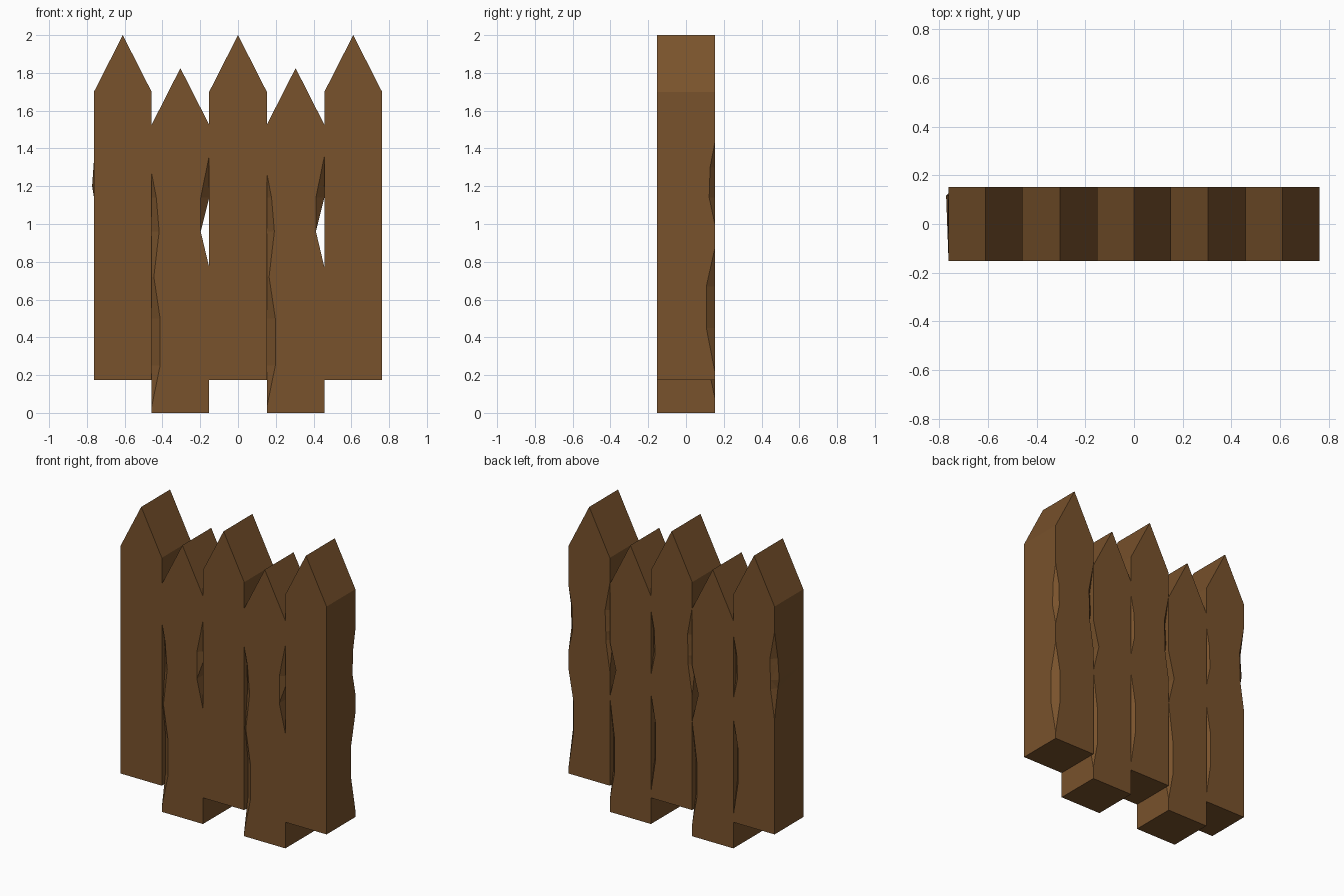
import bpy, bmesh, math

if "Cube" in bpy.data.objects:
    bpy.data.objects.remove(bpy.data.objects["Cube"])

W = 0.1525          # half width and half depth of a picket
HEIGHT, SHOULDER = 1.825, 1.525

wood = bpy.data.materials.new("brown_wood")
wood.diffuse_color = (0.19, 0.085, 0.025, 1)
wood.use_nodes = True
wood.node_tree.nodes["Principled BSDF"].inputs["Base Color"].default_value = wood.diffuse_color

# Worn corners: (z, inset on side, inset on face, inset of the side itself)
TALL = {
    (1, 1): [(.22, 0, 0, 0), (.45, .045, .035, 0), (.67, .045, .035, 0), (.87, 0, 0, 0),
             (1.0, 0, 0, 0), (1.14, .03, .03, 0), (1.3, .025, .025, 0), (1.43, 0, 0, 0)],
    (-1, 1): [(.94, 0, 0, 0), (1.14, .035, .03, 0), (1.2, .035, .03, -.01),
              (1.34, .035, .035, 0), (1.53, 0, 0, 0)],
}
SHORT = {
    (-1, -1): [(.03, 0, 0, 0), (.25, .04, .045, 0), (.5, .04, .045, 0), (.72, .01, .012, 0),
               (.96, .035, .04, 0), (1.14, .03, .025, 0), (1.27, 0, 0, 0)],
    (1, -1): [(.77, 0, 0, 0), (.96, 0, .045, .045), (1.14, .045, .045, 0), (1.36, 0, 0, 0)],
    (1, 1): [(.08, 0, 0, 0), (.27, .04, .035, 0), (.5, .04, .035, 0), (.77, 0, 0, 0),
             (.96, 0, .045, .045), (1.14, 0, 0, 0)],
}


def sample(profile, z):
    for a, b in zip(profile, profile[1:]):
        if a[0] <= z <= b[0]:
            t = (z - a[0]) / (b[0] - a[0])
            return [p + (q - p) * t for p, q in zip(a[1:], b[1:])]
    return [0, 0, 0]


def section(chips, z):
    """Eight-point outline, two points per corner, counter-clockwise."""
    pts = []
    for sx, sy in ((-1, -1), (1, -1), (1, 1), (-1, 1)):
        side, face, push = sample(chips.get((sx, sy), []), z)
        a = (sx * (W - push), sy * (W - side), z)
        b = (sx * (W - face), sy * W, z)
        pts += [a, b] if sx * sy > 0 else [b, a]
    return pts


def picket(name, x, z0, chips):
    levels = {z0, z0 + SHOULDER}
    for profile in chips.values():
        levels |= {p[0] for p in profile}
    rings = [section(chips, z) for z in sorted(levels)]
    # Pointed top closes to a ridge running front to back
    rings.append([(0, p[1], z0 + HEIGHT) for p in rings[-1]])
    bm = bmesh.new()
    rows = [[bm.verts.new(p) for p in ring] for ring in rings]
    for lo, hi in zip(rows, rows[1:]):
        for i in range(8):
            j = (i + 1) % 8
            bm.faces.new((lo[i], lo[j], hi[j], hi[i]))
    bm.faces.new(rows[0][::-1])
    bmesh.ops.remove_doubles(bm, verts=bm.verts, dist=0.0005)
    bmesh.ops.triangulate(bm, faces=bm.faces)
    bmesh.ops.dissolve_limit(bm, angle_limit=math.radians(1), verts=bm.verts, edges=bm.edges)
    bmesh.ops.recalc_face_normals(bm, faces=bm.faces)
    mesh = bpy.data.meshes.new(name)
    bm.to_mesh(mesh)
    bm.free()
    mesh.materials.append(wood)
    ob = bpy.data.objects.new(name, mesh)
    ob.location.x = x
    bpy.context.collection.objects.link(ob)


# Alternating tall and short pickets
for i in range(5):
    x = (i - 2) * 2 * W
    if i % 2 == 0:
        picket(f"tall_picket_{i + 1}", x, 0.175, TALL)
    else:
        picket(f"short_picket_{i + 1}", x, 0, SHORT)
